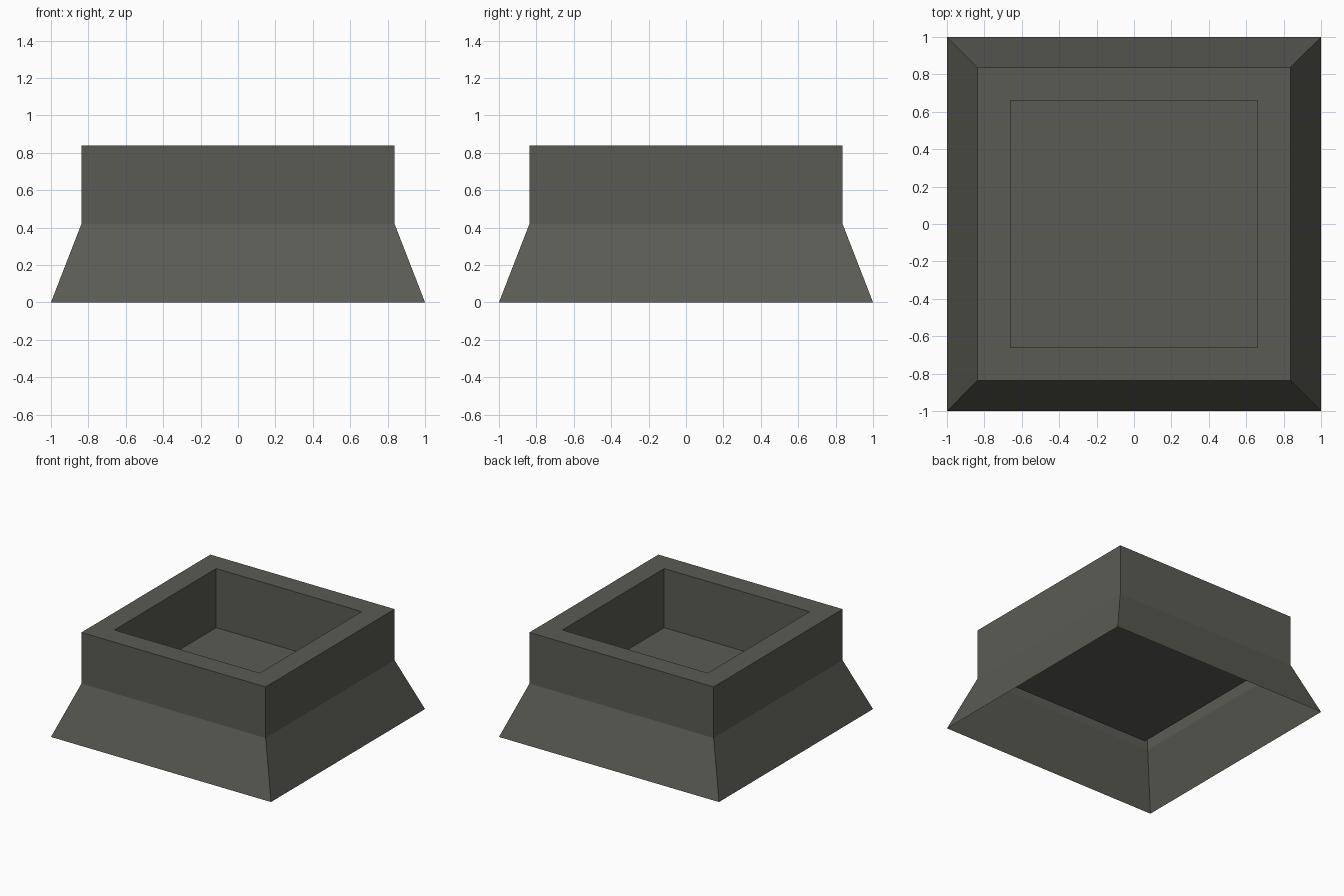
import bpy, bmesh

if "Cube" in bpy.data.objects:
    bpy.data.objects.remove(bpy.data.objects["Cube"])

# One flat dark stone colour
stone = bpy.data.materials.new("dark_grey_stone")
stone.diffuse_color = (0.105, 0.105, 0.09, 1.0)
stone.use_nodes = True
stone.node_tree.nodes["Principled BSDF"].inputs["Base Color"].default_value = stone.diffuse_color


def square_ring(bm, half, z):
    corners = ((-1, -1), (1, -1), (1, 1), (-1, 1))
    return [bm.verts.new((sx * half, sy * half, z)) for sx, sy in corners]


def loft_squares(name, profile):
    """Skin square rings (half width, height) and close the last one."""
    bm = bmesh.new()
    rings = [square_ring(bm, half, z) for half, z in profile]
    for low, high in zip(rings, rings[1:]):
        for i in range(4):
            j = (i + 1) % 4
            bm.faces.new((low[i], low[j], high[j], high[i]))
    bm.faces.new(rings[-1])
    mesh = bpy.data.meshes.new(name)
    bm.to_mesh(mesh)
    bm.free()
    mesh.materials.append(stone)
    obj = bpy.data.objects.new(name, mesh)
    bpy.context.collection.objects.link(obj)
    return obj


# Thin shell, open underneath: flared skirt, upright wall, flat rim,
# then the recess walls down to the recess floor
loft_squares("hollow_plinth", [
    (1.0, 0.0),
    (0.837, 0.42),
    (0.837, 0.84),
    (0.661, 0.84),
    (0.661, 0.354),
])
